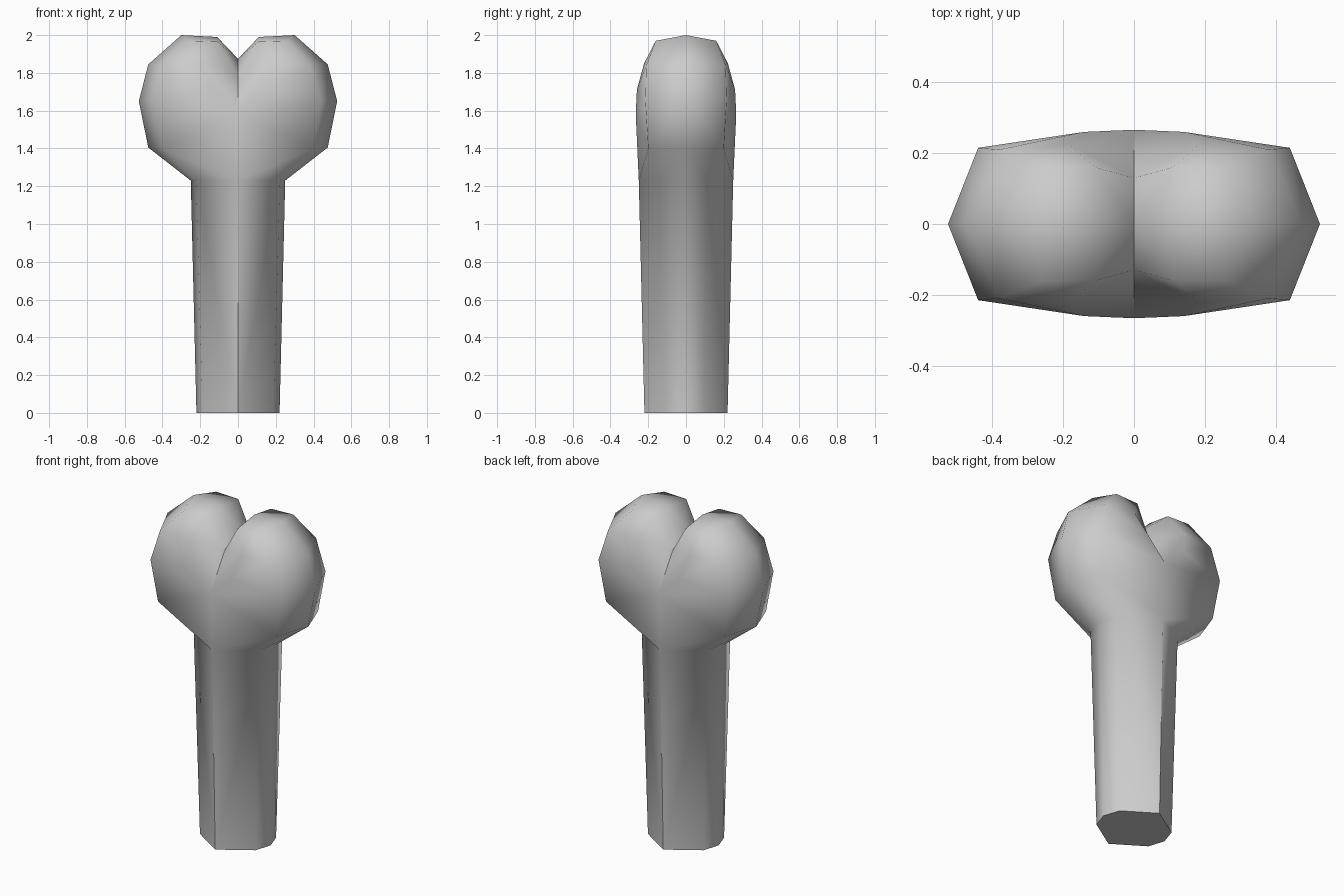
import bpy, bmesh
from math import radians

cube = bpy.data.objects.get("Cube")
if cube:
    bpy.data.objects.remove(cube, do_unlink=True)

mat = bpy.data.materials.new("bone_grey")
mat.use_nodes = True
grey = (0.6, 0.6, 0.6, 1)
mat.diffuse_color = grey
mat.node_tree.nodes["Principled BSDF"].inputs["Base Color"].default_value = grey

bm = bmesh.new()


def verts(points):
    return [bm.verts.new(p) for p in points]


def face(*vs):
    bm.faces.new(vs)


def strip(a, b):
    for i in range(len(a) - 1):
        face(a[i], a[i + 1], b[i + 1], b[i])


# Shaft: a quarter ring from the front crease to the side
foot = verts([(0, -.22, 0), (.187, -.10, 0), (.22, 0, 0)])
neck = verts([(0, -.25, 1.23), (.222, -.11, 1.23), (.25, 0, 1.23)])
strip(foot, neck)
face(bm.verts.new((0, 0, 0)), *foot)
front, diag, side = neck

# Knob: outer ridge, front rim, and the notch between the lobes
ridge = [side] + verts([(.475, 0, 1.405), (.525, 0, 1.65), (.475, 0, 1.845),
                        (.30, 0, 2), (.11, 0, 1.99), (0, 0, 1.875)])
rim = [diag] + verts([(.40, -.20, 1.40), (.44, -.215, 1.65), (.38, -.21, 1.84),
                      (.26, -.16, 1.97), (.11, -.16, 1.965), (0, -.13, 1.79)])
strip(rim, ridge)

# Front of the lobes, bulging and rounding over into the notch
belly, cheek, brow = verts([(0, -.266, 1.58), (.14, -.26, 1.71), (.18, -.222, 1.85)])
face(front, diag, rim[1])
face(front, rim[1], belly)
face(belly, rim[1], rim[2])
face(belly, rim[2], cheek)
face(cheek, rim[2], rim[3])
face(cheek, rim[3], brow)
face(belly, cheek, brow)
face(belly, brow, rim[6])
face(brow, rim[3], rim[4], rim[5])
face(rim[6], brow, rim[5])

# Mirror the quarter to the other side and to the back
for axis in "XY":
    bmesh.ops.mirror(bm, geom=bm.verts[:] + bm.edges[:] + bm.faces[:],
                     axis=axis, merge_dist=0.0001)
bmesh.ops.remove_doubles(bm, verts=bm.verts[:], dist=0.0001)
bmesh.ops.recalc_face_normals(bm, faces=bm.faces[:])

mesh = bpy.data.meshes.new("bone_end")
bm.to_mesh(mesh)
bm.free()
mesh.materials.append(mat)
bone = bpy.data.objects.new("bone_end", mesh)
bpy.context.collection.objects.link(bone)
bpy.ops.object.select_all(action="DESELECT")
bone.select_set(True)
bpy.context.view_layer.objects.active = bone
bpy.ops.object.shade_smooth_by_angle(angle=radians(60))
